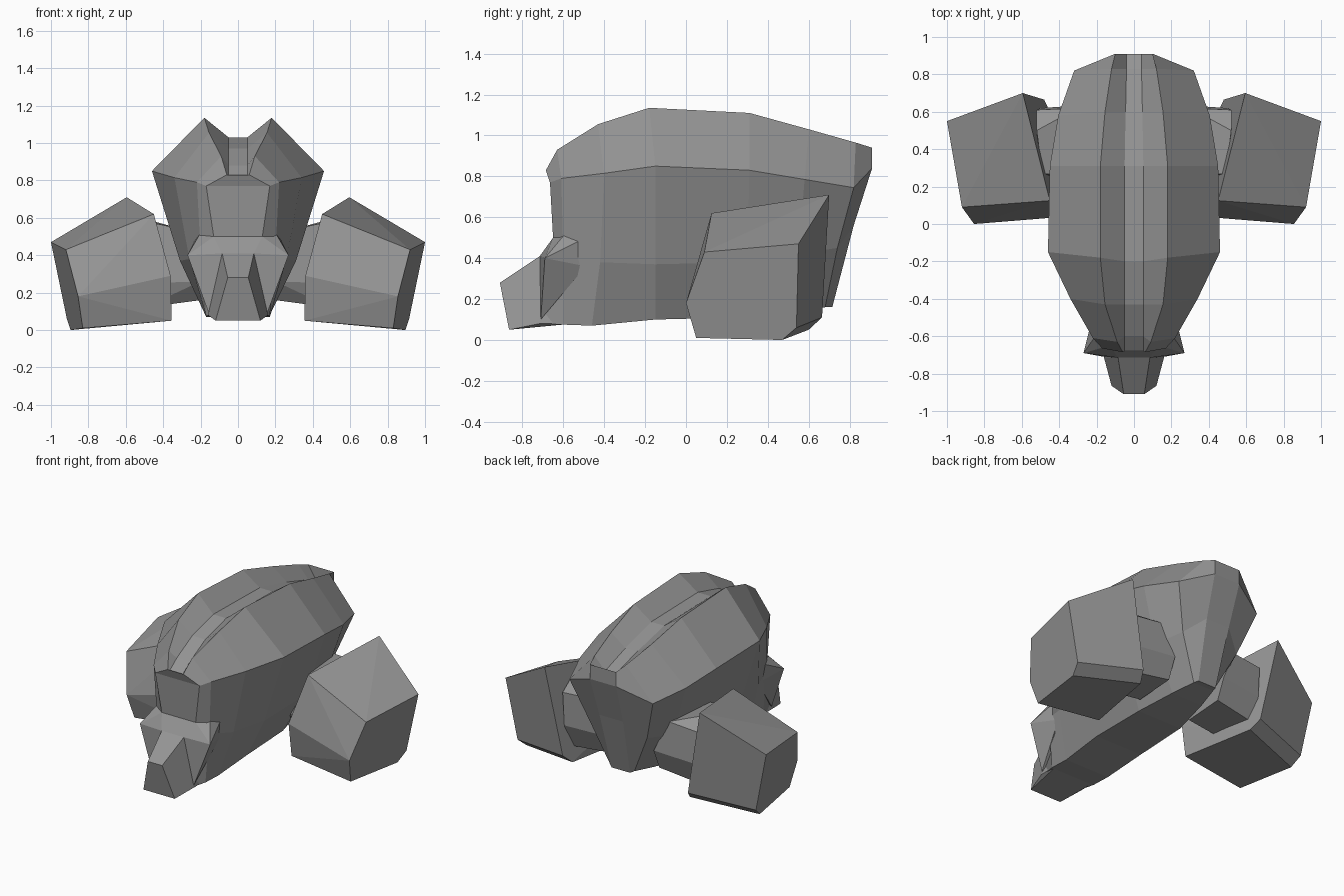
import bpy
import bmesh

cube = bpy.data.objects.get("Cube")
if cube:
    bpy.data.objects.remove(cube, do_unlink=True)

# One plain stone colour for everything
stone = bpy.data.materials.new("stone grey")
stone.use_nodes = True
GREY = (0.3, 0.3, 0.3, 1)
stone.diffuse_color = GREY
stone.node_tree.nodes["Principled BSDF"].inputs["Base Color"].default_value = GREY


def finish(name, bm):
    """Turn a bmesh into a flat shaded object."""
    bmesh.ops.recalc_face_normals(bm, faces=bm.faces[:])
    mesh = bpy.data.meshes.new(name)
    bm.to_mesh(mesh)
    bm.free()
    mesh.materials.append(stone)
    obj = bpy.data.objects.new(name, mesh)
    bpy.context.collection.objects.link(obj)
    return obj


def hull(name, points):
    """Faceted block wrapped around its corner points."""
    bm = bmesh.new()
    verts = [bm.verts.new(p) for p in points]
    result = bmesh.ops.convex_hull(bm, input=verts)
    loose = [v for v in result["geom_interior"] + result["geom_unused"]
             if isinstance(v, bmesh.types.BMVert)]
    bmesh.ops.delete(bm, geom=loose, context="VERTS")
    bmesh.ops.dissolve_limit(bm, angle_limit=0.1, verts=bm.verts[:], edges=bm.edges[:])
    return finish(name, bm)


def mirrored(points):
    """Add the reflection of each point across the middle."""
    return list(points) + [(-x, y, z) for x, y, z in reversed(points)]


def loft(name, sections):
    """Skin a row of half sections into a symmetric closed body."""
    bm = bmesh.new()
    rings = [[bm.verts.new(p) for p in mirrored(half)] for half in sections]
    for a, b in zip(rings, rings[1:]):
        for i in range(len(a)):
            j = (i + 1) % len(a)
            bm.faces.new((a[i], a[j], b[j], b[i]))
    # End caps are strips joining each half to its reflection
    for ring in (rings[0], rings[-1]):
        for i in range(len(ring) // 2 - 1):
            bm.faces.new((ring[i], ring[i + 1], ring[-i - 2], ring[-i - 1]))
    return finish(name, bm)


# Body: each section runs groove, ridge, flank, waist, belly
loft("body", [
    [(.05, -.68, .82), (.06, -.685, .83), (.17, -.665, .77), (.13, -.65, .5), (.15, -.7, .08)],
    [(.05, -.6, .88), (.09, -.63, .93), (.22, -.61, .79), (.2, -.6, .42), (.17, -.6, .075)],
    [(.05, -.43, .97), (.155, -.43, 1.055), (.34, -.4, .815), (.26, -.42, .38), (.17, -.46, .07)],
    [(.05, -.2, 1.03), (.18, -.18, 1.135), (.46, -.15, .85), (.31, -.15, .37), (.18, -.15, .1)],
    [(.05, .31, 1.02), (.18, .31, 1.11), (.45, .31, .83), (.31, .3, .38), (.17, .25, .11)],
    [(.045, .6, .95), (.155, .6, 1.03), (.405, .58, .785), (.29, .55, .42), (.12, .52, .14)],
    [(.04, .83, .88), (.12, .83, .965), (.32, .82, .745), (.22, .74, .45), (.08, .68, .16)],
    [(.04, .91, .85), (.1, .91, .94), (.1, .91, .84), (.09, .82, .56), (.07, .715, .16)],
])

# Head: blunt snout and a flared brow behind it
hull("snout", mirrored([
    (.055, -.91, .28), (.12, -.865, .05), (.085, -.715, .41),
    (.16, -.715, .08), (.16, -.55, .08), (.085, -.6, .41),
]))
for side, s in (("left", 1), ("right", -1)):
    hull(side + "_brow", [(s * x, y, z) for x, y, z in [
        (0, -.65, .5), (0, -.715, .41), (.13, -.65, .5), (.085, -.715, .41),
        (.2, -.59, .52), (.27, -.69, .4), (.22, -.49, .5), (.21, -.49, .36),
        (.16, -.71, .1), (0, -.71, .1)]])

    # Shoulder: chamfered link between body and foot
    hull(side + "_shoulder", [(s * x, y, z) for x, y, z in [
        (.2, .22, .26), (.2, .3, .16), (.2, .58, .18), (.2, .64, .32),
        (.3, .62, .54), (.3, .25, .54),
        (.5, .25, .25), (.5, .3, .12), (.5, .56, .14), (.5, .62, .3),
        (.52, .61, .52), (.52, .5, .6), (.49, .27, .58)]])

    # Foot: big slanted block
    hull(side + "_foot", [(s * x, y, z) for x, y, z in [
        (.45, .125, .62), (.595, .7, .71), (1, .55, .47), (.92, .09, .43),
        (.855, 0, .18), (.36, .04, .29), (.83, .05, .01), (.355, .08, .05),
        (.895, .47, 0), (.915, .54, .06), (.45, .6, .05), (.48, .665, .11)]])
